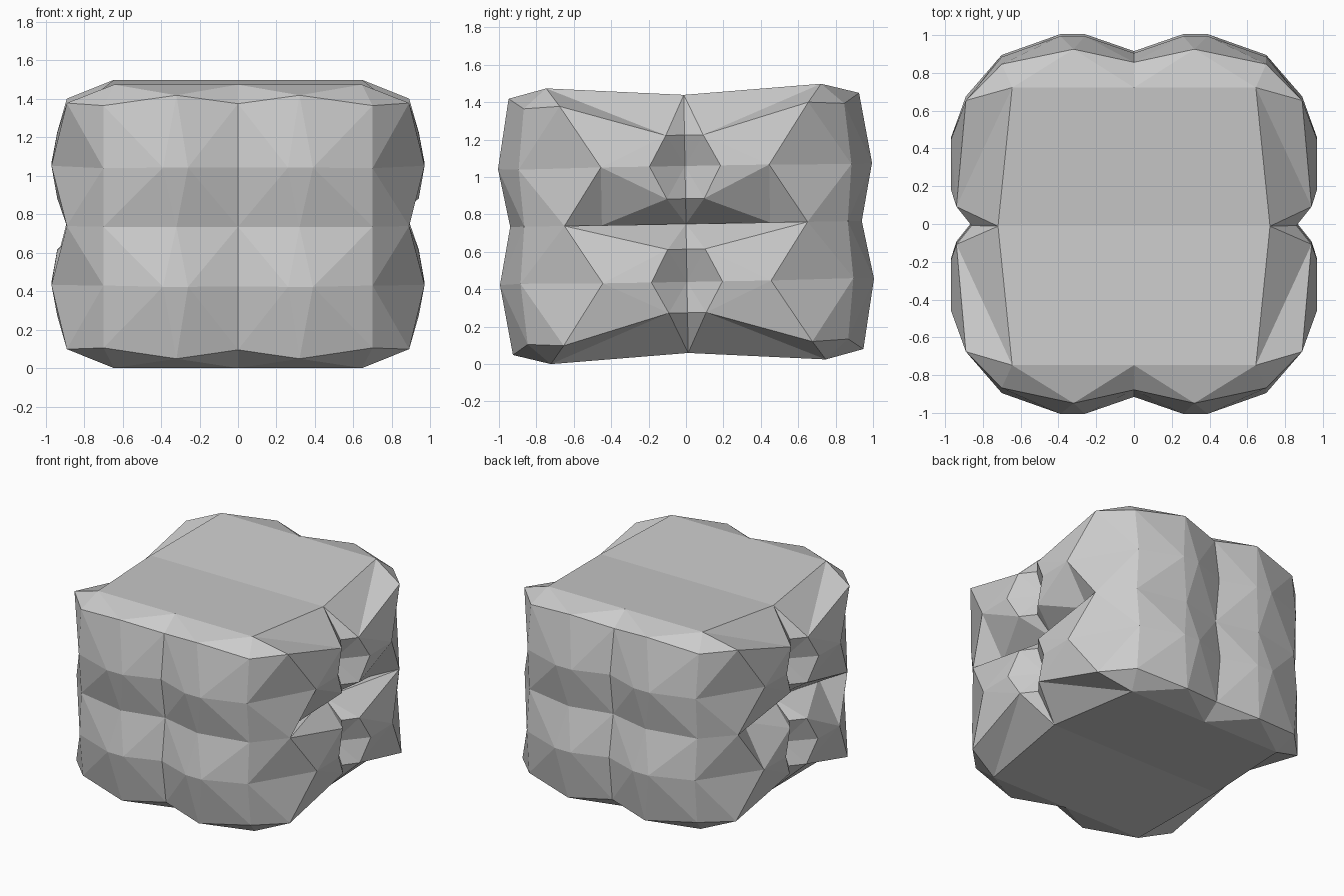
import bpy
import bmesh
from itertools import product
from mathutils import Matrix

default_cube = bpy.data.objects.get("Cube")
if default_cube:
    bpy.data.objects.remove(default_cube, do_unlink=True)

HALF_HEIGHT = 0.75
TILT = 0.017

# One eighth of the block: distances from its centre
POINTS = {
    # flat cap with a shallow valley
    "cap_mid": (0, 0, .69), "cap_side": (.72, 0, .69),
    "cap_corner": (.645, .735, .737), "cap_front": (0, .735, .737),
    # rim below the cap
    "rim_mid": (0, .867, .64), "rim_lump": (.32, .937, .685),
    "rim_turn": (.7, .857, .63), "rim_corner": (.89, .665, .64),
    # bulge row
    "bulge_mid": (0, .91, .31), "bulge_in": (.26, 1, .31),
    "bulge_out": (.39, 1, .31), "bulge_turn": (.7, .89, .305),
    "bulge_side": (.97, .45, .31),
    # waist groove
    "waist_mid": (0, .867, 0), "waist_lump": (.32, .94, 0),
    "waist_turn": (.7, .865, 0), "waist_corner": (.89, .65, 0),
    "waist_side": (.72, 0, 0), "undercut": (.79, .45, 0),
    # pit in the side
    "pit_top": (.94, .1, .475), "pit_edge": (.97, .19, .31),
    "pit_low": (.94, .1, .135), "pit_deep": (.8, 0, .31),
    "pit_roof": (.86, 0, .475), "pit_floor": (.86, 0, .135),
}


def add_fan(bm, verts, hub, chain):
    """Join a hub point to each pair of neighbours along a chain."""
    names = chain.split()
    for a, b in zip(names, names[1:]):
        bm.faces.new((verts[hub], verts[a], verts[b]))


def add_bulge_slope(bm, verts, row):
    """Facets between the bulge row and the rim or the waist."""
    add_fan(bm, verts, "bulge_in", f"bulge_mid {row}_mid {row}_lump bulge_out")
    add_fan(bm, verts, "bulge_out", f"{row}_lump {row}_turn bulge_turn")
    add_fan(bm, verts, "bulge_turn", f"{row}_turn {row}_corner bulge_side")


def add_octant(bm, sx, sy, sz):
    """Add one mirrored eighth of the block."""
    verts = {name: bm.verts.new((x * sx, y * sy, z * sz))
             for name, (x, y, z) in POINTS.items()}

    # Cap and its bevel
    add_fan(bm, verts, "cap_mid", "cap_side cap_corner cap_front")
    add_fan(bm, verts, "cap_front", "rim_mid rim_lump cap_corner")
    add_fan(bm, verts, "cap_corner", "rim_lump rim_turn rim_corner pit_top cap_side")

    # Lumpy front and rounded corner
    add_bulge_slope(bm, verts, "rim")
    add_bulge_slope(bm, verts, "waist")

    # Side bulge and pit
    add_fan(bm, verts, "bulge_side", "rim_corner pit_top pit_edge pit_low")
    add_fan(bm, verts, "pit_deep", "pit_roof pit_top pit_edge pit_low pit_floor")
    add_fan(bm, verts, "pit_top", "cap_side pit_roof")
    add_fan(bm, verts, "pit_low", "pit_floor waist_side")

    # Side of the waist: an undercut with a ledge, or a plain slope
    if sx == sz:
        add_fan(bm, verts, "undercut",
                "waist_corner bulge_side pit_low waist_side waist_corner")
    else:
        add_fan(bm, verts, "pit_low", "bulge_side waist_corner waist_side")
        bm.verts.remove(verts["undercut"])


# Mirror the eighth into the whole block and weld the seams
bm = bmesh.new()
for signs in product((-1, 1), repeat=3):
    add_octant(bm, *signs)
bmesh.ops.remove_doubles(bm, verts=bm.verts, dist=0.001)
bmesh.ops.recalc_face_normals(bm, faces=bm.faces)

# Slight lean, then stand it on the ground
bm.transform(Matrix.Translation((0, 0, HALF_HEIGHT)) @ Matrix.Rotation(TILT, 4, "X"))
lowest = min(v.co.z for v in bm.verts)
bm.transform(Matrix.Translation((0, 0, -lowest)))

mesh = bpy.data.meshes.new("lumpy_block")
bm.to_mesh(mesh)
bm.free()
block = bpy.data.objects.new("lumpy_block", mesh)
bpy.context.collection.objects.link(block)

# Plain grey surface
grey = bpy.data.materials.new("plain_grey")
grey.use_nodes = True
colour = (.6, .6, .6, 1)
grey.diffuse_color = colour
grey.node_tree.nodes["Principled BSDF"].inputs["Base Color"].default_value = colour
mesh.materials.append(grey)
